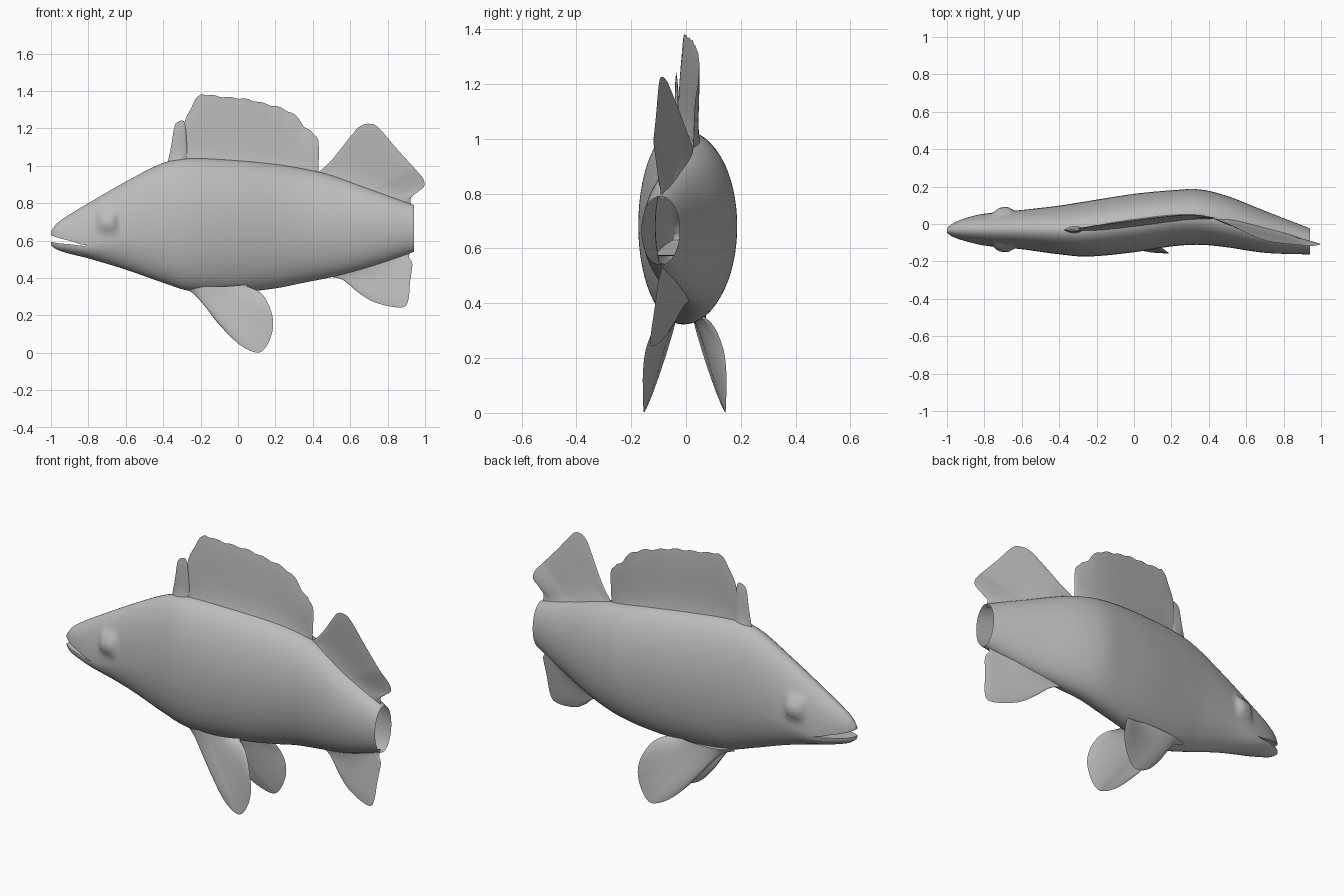
import bpy, bmesh
from math import sin, cos, pi, exp
from mathutils import Vector

if "Cube" in bpy.data.objects:
    bpy.data.objects.remove(bpy.data.objects["Cube"])

grey = bpy.data.materials.new("plain grey")
grey.use_nodes = True
grey.diffuse_color = (0.5, 0.5, 0.5, 1)
grey.node_tree.nodes["Principled BSDF"].inputs["Base Color"].default_value = grey.diffuse_color


def spline(keys, vals, x):
    """Smooth interpolation of vals over ascending keys."""
    last = len(keys) - 1
    i = max(j for j in range(last) if j == 0 or keys[j] <= x)

    def slope(j):
        a, b = max(j - 1, 0), min(j + 1, last)
        return (vals[b] - vals[a]) / (keys[b] - keys[a])

    h = keys[i + 1] - keys[i]
    t = (x - keys[i]) / h
    return ((1 + 2 * t) * (1 - t) ** 2 * vals[i] + t * t * (3 - 2 * t) * vals[i + 1]
            + h * t * (1 - t) * ((1 - t) * slope(i) - t * slope(i + 1)))


def path(points, s):
    keys = range(len(points))
    return Vector([spline(keys, axis, s * (len(points) - 1)) for axis in zip(*points)])


def finish(name, bm, angle):
    bmesh.ops.remove_doubles(bm, verts=bm.verts, dist=0.0004)
    bmesh.ops.recalc_face_normals(bm, faces=bm.faces)
    mesh = bpy.data.meshes.new(name)
    bm.to_mesh(mesh)
    bm.free()
    mesh.materials.append(grey)
    obj = bpy.data.objects.new(name, mesh)
    bpy.context.collection.objects.link(obj)
    bpy.ops.object.select_all(action='DESELECT')
    obj.select_set(True)
    bpy.context.view_layer.objects.active = obj
    bpy.ops.object.shade_smooth_by_angle(angle=angle)


def skin(bm, rows):
    """Quads between successive rows of vertices."""
    for a, b in zip(rows, rows[1:]):
        for j in range(len(a) - 1):
            bm.faces.new((a[j], a[j + 1], b[j + 1], b[j]))


# Body sections: x, centre y, half width, top, bottom, widest height
SECTIONS = [
    (-1, -.035, .012, .65, .575, .612),
    (-.97, -.033, .035, .69, .553, .603),
    (-.9, -.03, .062, .74, .53, .59),
    (-.8, -.03, .085, .8, .505, .575),
    (-.6, -.03, .105, .915, .445, .63),
    (-.4, -.032, .13, 1.015, .375, .665),
    (-.25, -.026, .148, 1.04, .33, .685),
    (0, .005, .156, 1.03, .325, .685),
    (.2, .03, .15, 1.01, .345, .685),
    (.35, .037, .148, .985, .375, .68),
    (.5, .012, .137, .95, .405, .68),
    (.7, -.042, .112, .88, .455, .67),
    (.94, -.093, .07, .79, .54, .665),
]
XS, CENTRE, WIDTH, TOP, BOTTOM, SEAM = zip(*SECTIONS)


def centre(x):
    return spline(XS, CENTRE, min(x, .94))


# Body: upper and lower halves joined behind the mouth, open at the tail
def build_body():
    bm = bmesh.new()
    stations, arc = 120, 28
    xs = [-1 + 1.94 * (i / stations) ** 1.3 for i in range(stations + 1)]
    for side, edge in ((1, TOP), (-1, BOTTOM)):
        rows = []
        for x in xs:
            gap = max(0, -.8 - x) * .09
            seam = spline(XS, SEAM, x) + side * gap
            w, reach = spline(XS, WIDTH, x), spline(XS, edge, x) - seam
            row = []
            for j in range(arc + 1):
                a = pi * j / arc
                z = seam + reach * sin(a)
                # Eye bulge on each cheek
                bulge = .03 * exp(-(((x + .7) / .05) ** 4 + ((z - .705) / .05) ** 4))
                y = centre(x) + cos(a) * w + (bulge if a < pi / 2 else -bulge)
                row.append(bm.verts.new((x, y, z)))
            rows.append(row)
        skin(bm, rows)
        # Mouth lining and nose cap
        mouth = [(r[0], r[-1]) for x, r in zip(xs, rows) if x < -.79]
        skin(bm, mouth)
        bm.faces.new(rows[0])
    finish("body", bm, .9)


# Fins: two tapering sides between a root line and an outer edge
def build_fin(name, root, edge, thick=.007, flare=.016, steps=72, levels=14):
    bm = bmesh.new()
    for side in (1, -1):
        rows = []
        for i in range(steps + 1):
            s = i / steps
            a, b = root(s), edge(s)
            along = root(min(s + .05, 1)) - root(max(s - .05, 0))
            normal = along.cross(edge(.5) - root(.5)).normalized()
            close = max(0, sin(pi * s)) ** .35
            row = []
            for k in range(levels + 1):
                v = k / levels
                half = (thick + flare * (1 - v) ** 6) * (1 - v ** 5) * close
                row.append(bm.verts.new(a.lerp(b, v) + normal * half * side))
            rows.append(row)
        skin(bm, rows)
    finish(name, bm, 1.0)


def middle_fin(name, start, end, profile, outline, sink, lean=0, ripple=0):
    def root(s):
        x = start + (end - start) * s
        return Vector((x, centre(x), spline(XS, profile, x) - sink))

    def edge(s):
        x, z = path(outline, s)
        height = abs(z - spline(XS, profile, min(x, .94)))
        scallop = ripple * abs(sin(x * 36)) if -.2 < x < .4 else 0
        return Vector((x, centre(x) + lean * height, z + scallop))

    build_fin(name, root, edge)


# Paired belly fins, mirrored across the middle
def belly_fin(name, side):
    root_line = [(-.31, .03, .36), (-.2, .05, .35), (-.06, .055, .35), (.05, .045, .36)]
    outline = [(-.31, .03, .35), (-.25, .04, .325), (-.19, .055, .265), (-.1, .09, .15),
               (0, .125, .05), (.08, .145, .006), (.13, .15, .01), (.17, .152, .07),
               (.188, .152, .15), (.175, .142, .23), (.14, .115, .3), (.1, .085, .335),
               (.05, .05, .35)]

    def mirrored(points):
        flipped = [(x, side * y - .005, z) for x, y, z in points]
        return lambda s: path(flipped, s)

    build_fin(name, mirrored(root_line), mirrored(outline), thick=.011, flare=.012)


build_body()
middle_fin("front_dorsal_spine", -.37, -.27, TOP,
           [(-.375, 1.02), (-.355, 1.12), (-.338, 1.215), (-.31, 1.24), (-.285, 1.23),
            (-.275, 1.14), (-.27, 1.03)], .02, lean=-.03)
middle_fin("dorsal_fin", -.3, .43, TOP,
           [(-.3, 1.03), (-.288, 1.22), (-.25, 1.31), (-.21, 1.375), (-.14, 1.37),
            (-.05, 1.36), (.05, 1.35), (.15, 1.325), (.24, 1.3), (.31, 1.26), (.36, 1.2),
            (.42, 1.155), (.432, 1.1), (.43, .96)], .02, lean=.04, ripple=.009)
middle_fin("rear_dorsal_fin", .43, .93, TOP,
           [(.43, .965), (.5, 1.03), (.6, 1.155), (.65, 1.21), (.7, 1.225), (.75, 1.205),
            (.85, 1.09), (.95, .98), (.99, .93), (.995, .89), (.96, .86), (.925, .83),
            (.925, .79)], .015, lean=-.13)
middle_fin("anal_fin", .48, .92, BOTTOM,
           [(.48, .41), (.56, .39), (.64, .325), (.72, .275), (.82, .247), (.89, .247),
            (.912, .29), (.92, .38), (.932, .475), (.915, .51), (.92, .54)], -.015, lean=-.17)
belly_fin("left_belly_fin", 1)
belly_fin("right_belly_fin", -1)
